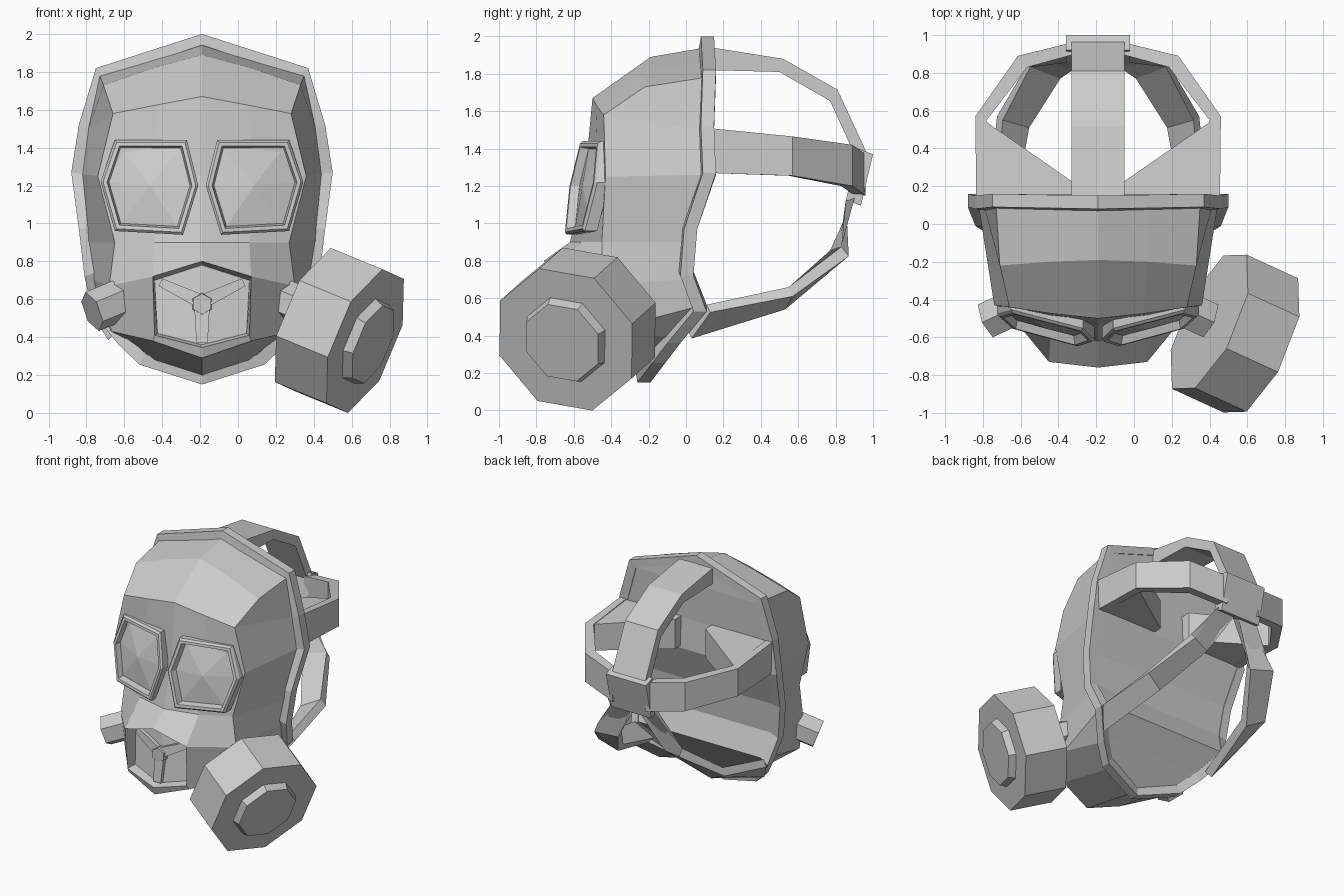
import bpy, bmesh, math
from mathutils import Vector as V

if "Cube" in bpy.data.objects:
    bpy.data.objects.remove(bpy.data.objects["Cube"])

CX = -0.19  # symmetry plane of the mask; the canister hangs off one side


def loft(name, rings, closed=True, caps=(), skip=(), mirror=True, cx=CX):
    """Skin neighbouring rings of points; optionally cap rings and mirror in x."""
    bm = bmesh.new()
    vs = [[bm.verts.new(p) for p in r] for r in rings]
    n = len(rings[0])
    for i in range(len(vs) - 1):
        for j in range(n if closed else n - 1):
            if (i, j) not in skip:
                k = (j + 1) % n
                bm.faces.new((vs[i][j], vs[i][k], vs[i + 1][k], vs[i + 1][j]))
    for c in caps:
        bm.faces.new(vs[c])
    bmesh.ops.remove_doubles(bm, verts=bm.verts, dist=0.0005)
    bmesh.ops.recalc_face_normals(bm, faces=bm.faces)
    me = bpy.data.meshes.new(name)
    bm.to_mesh(me)
    bm.free()
    ob = bpy.data.objects.new(name, me)
    ob.location.x = cx
    bpy.context.collection.objects.link(ob)
    if mirror:
        ob.modifiers.new("Mirror", 'MIRROR').merge_threshold = 0.001
    return ob


def band(name, sections, mirror=True):
    """Rectangular strap through (centre, half width, half thickness) sections."""
    rings = []
    for p, w, t in sections:
        p, w, t = V(p), V(w), V(t)
        rings.append([p + w + t, p - w + t, p - w - t, p + w - t])
    return loft(name, rings, caps=(0, -1), mirror=mirror)


def prism(name, centre, axis, profile, sides, mirror=True, cx=CX, phase=.5):
    """Turned part: profile of (distance along axis, radius)."""
    ax = V(axis).normalized()
    a = ax.cross(V((0, 0, 1))).normalized()
    b = a.cross(ax)
    rings = []
    for d, r in profile:
        c = V(centre) + ax * d
        angs = [2 * math.pi * (i + phase) / sides for i in range(sides)]
        rings.append([c + (a * math.cos(t) + b * math.sin(t)) * r for t in angs])
    return loft(name, rings, caps=(0, -1), mirror=mirror, cx=cx)


# Face shell: rows from crown to chin, columns centre -> muzzle -> cheek -> rim
rows = [
    [(0, .10, 1.94), (.27, .10, 1.86), (.54, .10, 1.78), (.54, .10, 1.78)],
    [(0, -.19, 1.89), (.26, -.20, 1.82), (.52, -.22, 1.73), (.54, .10, 1.78)],
    [(0, -.50, 1.67), (.24, -.475, 1.625), (.47, -.44, 1.58), (.60, .08, 1.50)],
    [(0, -.54, 1.25), (.27, -.49, 1.25), (.55, -.43, 1.25), (.63, .08, 1.26)],
    [(0, -.62, .90), (.25, -.56, .90), (.46, -.45, .90), (.60, -.01, .90)],
    [(0, -.76, .80), (.26, -.73, .72), (.49, -.45, .67), (.57, -.02, .70)],
    [(0, -.74, .29), (.26, -.69, .38), (.48, -.42, .43), (.54, .04, .55)],
    [(0, -.27, .20), (.25, -.20, .28), (.40, -.08, .39), (.54, .05, .55)],
]
loft("face_shell", rows, closed=False, skip={(5, 0)})

# Sealing rim around the back, and the inner lining that spans it
rim = [(0, .15, 2.0), (.56, .16, 1.82), (.65, .15, 1.52), (.69, .16, 1.27),
       (.65, .06, .97), (.62, .04, .72), (.58, .11, .53), (.44, -.03, .36),
       (.33, -.11, .255), (0, -.19, .15)]
rings, lining = [], []
for u, y, z in rim:
    iu, iz = u * .9, 1.1 + (z - 1.1) * .935
    rings.append([(u, y, z), (u, y - .07, z), (iu, y - .08, iz), (iu, y, iz)])
    lining.append([(0, y - .005, iz), (iu, y - .005, iz)])
lining[0][1] = lining[0][0]
lining[-1][1] = lining[-1][0]
loft("sealing_rim", rings)
bm_rows = [[lining[0][0], lining[0][0]]] + lining[1:-1] + [[lining[-1][0]] * 2]
bm_rows[0] = [V(lining[0][0]), V(lining[0][0]) + V((.001, 0, 0))]
bm_rows[-1] = [V(lining[-1][0]), V(lining[-1][0]) + V((.001, 0, 0))]
loft("inner_lining", bm_rows, closed=False)

# Recessed muzzle plate with its three-armed vent
outer = [rows[5][0], rows[5][1], rows[6][1], rows[6][0]]
lip = [(0, -.76, .80), (.26, -.73, .72), (.25, -.71, .41), (0, -.75, .345)]
plate = [(0, -.64, .78), (.25, -.61, .70), (.235, -.64, .42), (0, -.69, .36)]
loft("muzzle_recess", [outer, lip, plate], closed=False, caps=(-1,))
prism("vent_hub", (0, -.66, .575), (0, -1, 0), [(-.02, .06), (.04, .055)], 6, False)
band("vent_arm_upper", [((.03, -.665, .60), (-.02, 0, .03), (0, .02, 0)),
                        ((.22, -.625, .69), (-.01, 0, .02), (0, .02, 0))])
band("vent_arm_lower", [((0, -.67, .55), (.04, 0, 0), (0, .02, 0)),
                        ((0, -.69, .37), (.03, 0, 0), (0, .02, 0))], False)

# Hexagonal goggle frame with a faceted, slightly pointed lens
hexa = [(.08, 1.44), (.46, 1.44), (.535, 1.22), (.46, .96), (.10, .94), (.02, 1.20)]
hu, hz = .275, 1.20


def lens_ring(scale, dy):
    out = []
    for u, z in hexa:
        u, z = hu + (u - hu) * scale, hz + (z - hz) * scale
        out.append((u, -.575 + .26 * (u - .05) - .18 * (1.44 - z) + dy, z))
    return out


loft("goggle_lens", [lens_ring(1, .08), lens_ring(1, .015), lens_ring(.95, 0),
                     lens_ring(.87, 0), lens_ring(.83, .045), lens_ring(0, .005)])

# Side ports, and the big octagonal canister screwed on one of them
axis = (.85, -.39, -.35)
prism("side_port", (.58, -.505, .535), axis, [(-.28, .11), (0, .11)], 6)
prism("filter_canister", (.535, -.58, .435), axis,
      [(-.16, .415), (.16, .415), (.16, .245), (.21, .225)], 8, False, 0, .72)

# Head straps meeting at a rear buckle
X, Z = (.14, 0, 0), (0, 0, .11)
band("top_strap", [((0, .13, 1.88), X, (0, .01, .06)), ((0, .51, 1.845), X, (0, .01, .035)),
                   ((0, .79, 1.685), X, (0, .02, .03)), ((0, .94, 1.36), X, (0, .03, .01))], False)
band("side_strap", [((.62, .12, 1.39), (0, 0, .12), (.025, 0, 0)),
                    ((.62, .56, 1.36), (0, 0, .105), (.03, .01, 0)),
                    ((.40, .86, 1.31), Z, (.025, .03, 0)),
                    ((.13, .93, 1.26), Z, (.01, .03, 0))])
band("lower_strap", [((.52, .07, .475), (.045, .05, .07), (-.02, -.01, .02)),
                     ((.45, .54, .60), (.07, .02, .035), (-.015, -.01, .025)),
                     ((.28, .82, .84), (.08, .03, .01), (0, -.02, .025)),
                     ((.08, .88, 1.14), (.08, 0, 0), (0, .025, .01))])
band("rear_buckle", [((0, .895, 1.11), (.17, 0, 0), (0, .04, -.015)),
                     ((0, .96, 1.385), (.17, 0, 0), (0, .04, -.015))], False)
# Wedge-shaped web filling the corner between side strap and lining
loft("strap_wedge", [[(.62, .10, 1.505), (.62, .56, 1.46), (.13, .22, 1.50), (.13, .10, 1.50)],
                     [(.62, .10, 1.275), (.62, .56, 1.26), (.13, .22, 1.275), (.13, .10, 1.275)]],
     caps=(0, -1))
